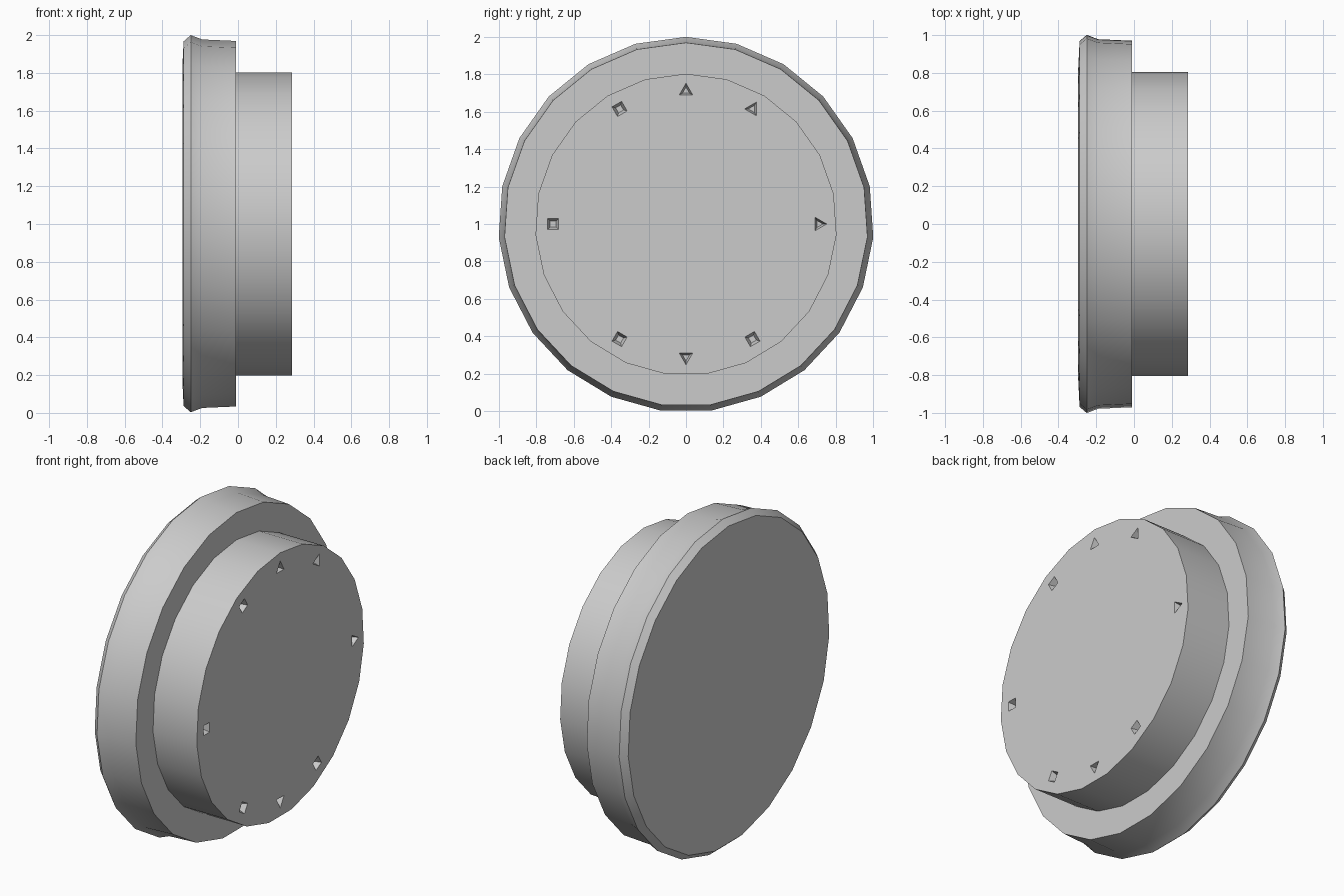
import bpy
import bmesh
from math import cos, sin, pi, radians

cube = bpy.data.objects.get("Cube")
if cube:
    bpy.data.objects.remove(cube, do_unlink=True)

SIDES = 23
CENTRE_Z = 0.997

grey = bpy.data.materials.new("plain_grey")
grey.use_nodes = True
colour = (0.6, 0.6, 0.6, 1.0)
grey.diffuse_color = colour
grey.node_tree.nodes["Principled BSDF"].inputs["Base Color"].default_value = colour


def make_object(name, bm):
    bmesh.ops.recalc_face_normals(bm, faces=bm.faces)
    mesh = bpy.data.meshes.new(name)
    bm.to_mesh(mesh)
    bm.free()
    mesh.materials.append(grey)
    obj = bpy.data.objects.new(name, mesh)
    bpy.context.collection.objects.link(obj)
    return obj


def ring(bm, x, radius, sides, y=0.0, z=CENTRE_Z, start=pi / 2):
    return [bm.verts.new((x, y + radius * cos(start + 2 * pi * i / sides),
                          z + radius * sin(start + 2 * pi * i / sides)))
            for i in range(sides)]


def skin(bm, rings):
    """Bridge successive rings and cap both ends."""
    for a, b in zip(rings, rings[1:]):
        for i in range(len(a)):
            j = (i + 1) % len(a)
            bm.faces.new((a[i], a[j], b[j], b[i]))
    bm.faces.new(rings[0])
    bm.faces.new(rings[-1])


# Stepped round body: wide flange with a raised rim, then a narrower drum
profile = [(-0.295, 0.83), (-0.288, 0.97), (-0.25, 1.003), (-0.19, 0.98),
           (-0.01, 0.972), (-0.01, 0.806), (0.285, 0.806)]
bm = bmesh.new()
skin(bm, [ring(bm, x, r, SIDES) for x, r in profile])
body = make_object("stepped_cap", bm)

# Small tapered pits around the drum face, points turned outward
bm = bmesh.new()
pits = [(90, 3), (60, 3), (120, 4), (0, 3), (180, 4), (240, 4), (300, 4), (270, 3)]
for degrees, sides in pits:
    a = radians(degrees)
    y, z = 0.71 * cos(a), 1.0 + 0.71 * sin(a)
    start = a if sides == 3 else a + pi / 4
    skin(bm, [ring(bm, x, r, sides, y, z, start)
              for x, r in ((0.245, 0.022), (0.285, 0.042), (0.305, 0.052))])
cutter = make_object("pit_cutter", bm)
cutter.hide_render = True

# Cut the pits, then drop the cutter
cut = body.modifiers.new("pits", "BOOLEAN")
cut.operation = "DIFFERENCE"
cut.solver = "EXACT"
cut.object = cutter
bpy.ops.object.select_all(action="DESELECT")
body.select_set(True)
bpy.context.view_layer.objects.active = body
bpy.ops.object.modifier_apply(modifier=cut.name)
bpy.data.objects.remove(cutter, do_unlink=True)

bpy.ops.object.shade_smooth_by_angle(angle=radians(30))
